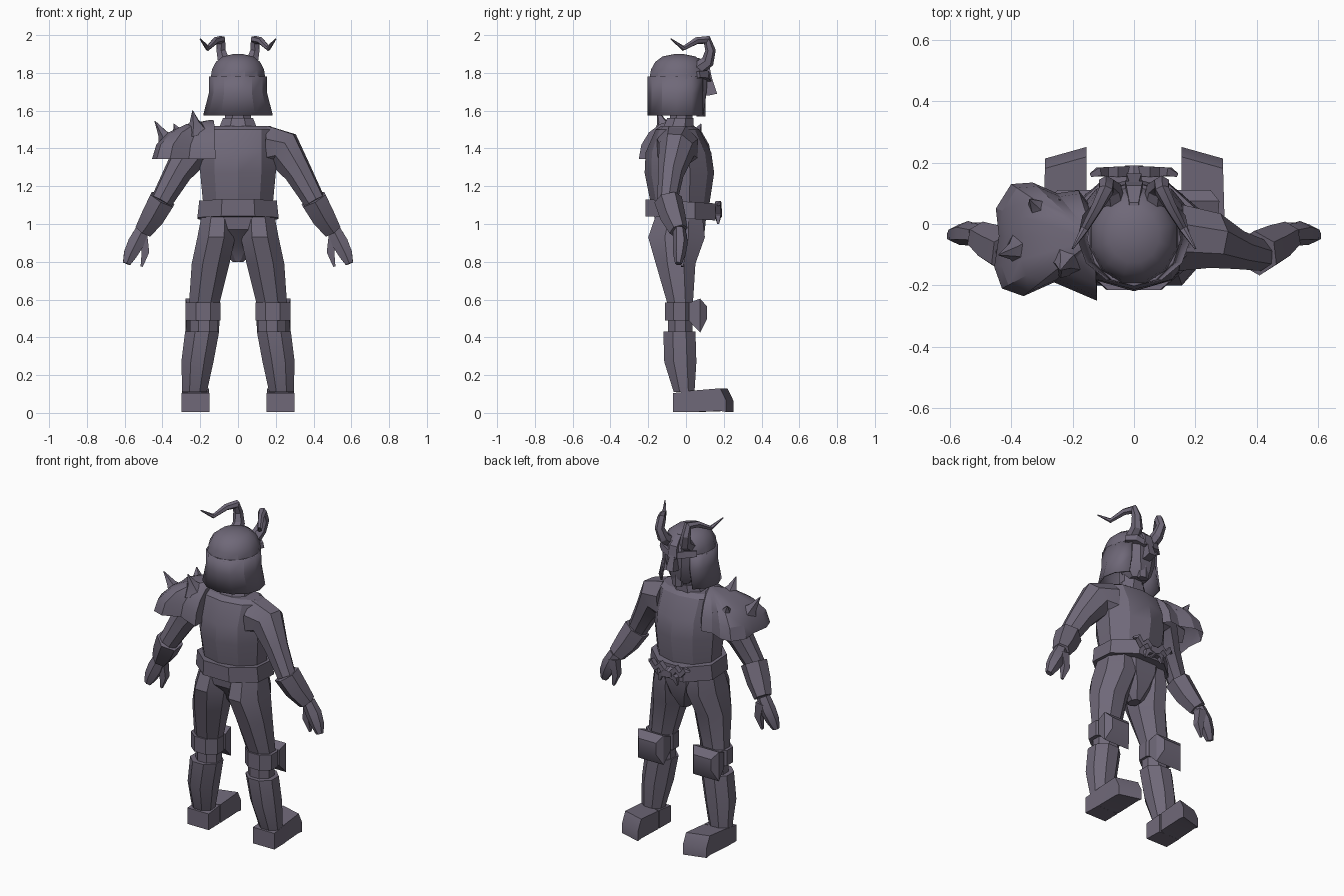
import bpy, bmesh, math
from mathutils import Vector

if "Cube" in bpy.data.objects:
    bpy.data.objects.remove(bpy.data.objects["Cube"], do_unlink=True)

steel = bpy.data.materials.new("dusky_purple_grey")
steel.use_nodes = True
COLOUR = (.16, .14, .19, 1)
steel.diffuse_color = COLOUR
steel.node_tree.nodes["Principled BSDF"].inputs["Base Color"].default_value = COLOUR

X, Y, Z = Vector((1, 0, 0)), Vector((0, 1, 0)), Vector((0, 0, 1))
parts = []


def ring(center, half_u, half_v, u=X, v=Y, sides=8):
    """Polygon whose flat sides lie half_u and half_v away from the centre."""
    corner = 1 / math.cos(math.pi / sides)
    angles = [(i + .5) * math.tau / sides for i in range(sides)]
    return [Vector(center) + corner * (u * half_u * math.cos(a) + v * half_v * math.sin(a)) for a in angles]


def loft(name, rings, mirror=1, closed=True, base=True):
    """Skin a list of equal rings; mirror -1 flips the part across x."""
    bm = bmesh.new()
    rows = [[bm.verts.new((p.x * mirror, p.y, p.z)) for p in points] for points in rings]
    count = len(rows[0])
    for lower, upper in zip(rows, rows[1:]):
        for i in range(count if closed else count - 1):
            j = (i + 1) % count
            bm.faces.new((lower[i], lower[j], upper[j], upper[i]))
    if closed:
        bm.faces.new(rows[-1])
        if base:
            bm.faces.new(rows[0])
    bmesh.ops.recalc_face_normals(bm, faces=bm.faces)
    mesh = bpy.data.meshes.new(name)
    bm.to_mesh(mesh)
    bm.free()
    mesh.materials.append(steel)
    part = bpy.data.objects.new(name, mesh)
    bpy.context.collection.objects.link(part)
    parts.append(part)
    return part


def column(name, rows, sides=8):
    """Central part from rows of y, z, half width, half depth."""
    return loft(name, [ring((0, y, z), width, depth, sides=sides) for y, z, width, depth in rows])


def stack(name, rows, mirror):
    """Off-centre part from rows of x, y, z, half width, half depth."""
    return loft(name, [ring((x, y, z), width, depth) for x, y, z, width, depth in rows], mirror)


def plates(name, rows, mirror, u=X):
    """Boxy part running from back to front, rows as in stack but with half height."""
    return loft(name, [ring((x, y, z), width, height, u, Z, sides=4) for x, y, z, width, height in rows], mirror)


def tube(name, path, radii, mirror=1, sides=6, flatten=1):
    """Tapered tube that follows a path."""
    points = [Vector(p) for p in path]
    last = len(points) - 1
    rings = []
    u = None
    for i, (point, radius) in enumerate(zip(points, radii)):
        along = (points[min(i + 1, last)] - points[max(i - 1, 0)]).normalized()
        u = Y.cross(along) if u is None else u - along * u.dot(along)
        u.normalize()
        rings.append(ring(point, radius, radius * flatten, u, along.cross(u), sides))
    return loft(name, rings, mirror)


# Trunk
column("torso", [(-.03, 1.06, .18, .14), (-.035, 1.27, .2, .175), (-.04, 1.38, .2, .165),
                 (-.045, 1.5, .2, .11), (-.045, 1.52, .17, .08)], sides=10)
column("hips", [(-.03, 1.07, .18, .14), (-.03, .97, .17, .13), (0, .88, .1, .08), (0, .8, .03, .04)])
slope = Vector((0, 1, -.06))
loft("belt", [ring((0, -.03, z), width, .185, X, slope) for z, width in ((1.03, .215), (1.12, .205))])
column("collar", [(-.04, 1.51, .1, .08), (-.03, 1.56, .08, .07)])
column("neck", [(-.03, 1.5, .07, .06), (-.02, 1.64, .07, .06)])

# Head
column("face", [(.02, 1.58, .05, .06), (.02, 1.62, .08, .08), (.02, 1.72, .11, .09), (.01, 1.82, .11, .1)])
column("nose", [(.1, 1.68, .025, .02), (.12, 1.69, .025, .045), (.11, 1.78, .015, .025)], sides=4)
column("chin", [(.08, 1.57, .03, .02), (.08, 1.65, .04, .02)], sides=6)

# Helmet: rounded dome above a flared neck guard that is open for the face
steps = [i * math.pi / 8.4 for i in range(5)]
bulge = [(math.cos(t) ** .7, math.sin(t)) for t in steps]
column("helmet_dome", [(-.037, 1.77 + .13 * rise, .145 * k, .156 * k) for k, rise in bulge], sides=12)


def guard_arc(z, width):
    angles = [math.radians(126 + i * 28.8) for i in range(11)]
    return [Vector((width * math.cos(a), .158 * math.sin(a) - .04, z)) for a in angles]


guard = loft("helmet_neck_guard", [guard_arc(1.575, .18), guard_arc(1.69, .15), guard_arc(1.78, .148)], closed=False)
thick = guard.modifiers.new("thickness", "SOLIDIFY")
thick.thickness = .01
thick.offset = 0
column("helmet_crest", [(.12, 1.76, .03, .02), (.1, 1.83, .025, .025), (.05, 1.88, .015, .02)], sides=4)

# Belt buckle
loft("buckle", [ring((0, .14, 1.06), .045, .035, X, Z, sides=6), ring((0, .19, 1.06), .03, .02, X, Z, sides=6)])

# Parts that come in pairs
for word, side in (("left_", 1), ("right_", -1)):
    tube(word + "buckle_horn", [(.02, .17, 1.06), (.055, .17, 1.1), (.085, .17, 1.07), (.115, .17, 1.11),
                                (.14, .16, 1.1)], (.017, .017, .015, .014, .006), side, sides=4)
    tube(word + "buckle_fang", [(.02, .17, 1.05), (.05, .17, 1.04), (.06, .17, 1)], (.016, .014, .005), side, sides=4)
    tube(word + "brow", [(.01, .115, 1.77), (.07, .1, 1.79), (.115, .06, 1.79)], (.017, .02, .017), side, sides=4)
    tube(word + "horn", [(.065, .06, 1.82), (.075, .115, 1.86), (.09, .13, 1.92), (.09, .11, 1.975),
                         (.12, .055, 1.97), (.16, -.015, 1.93), (.2, -.08, 1.98)],
         (.034, .03, .024, .022, .017, .012, .003), side)

    # Arm
    tube(word + "upper_arm", [(.15, -.045, 1.4), (.24, -.05, 1.395), (.32, -.08, 1.27), (.405, -.1, 1.12)],
         (.12, .1, .07, .055), side, sides=8, flatten=.9)
    tube(word + "bracer", [(.4, -.095, 1.13), (.45, -.07, 1.04), (.5, -.04, .965)],
         (.068, .062, .046), side, flatten=.95)
    tube(word + "hand", [(.505, -.035, .97), (.54, -.03, .9), (.57, -.035, .84), (.59, -.04, .79)],
         (.036, .043, .036, .02), side, flatten=.8)
    tube(word + "thumb", [(.505, -.02, .94), (.49, -.02, .85), (.51, -.02, .775)],
         (.025, .02, .006), side, sides=4)

    # Leg
    stack(word + "thigh", [(.105, -.035, 1.06, .085, .12), (.115, -.05, .93, .1, .15),
                           (.145, -.055, .79, .1, .105), (.18, -.03, .57, .08, .066)], side)
    stack(word + "knee", [(.18, -.03, z, .073, .065) for z in (.6, .4)], side)
    stack(word + "knee_band", [(.185, -.035, z, .092, .075) for z in (.49, .585)], side)
    plates(word + "knee_guard", [(.185, .015, .535, .088, .047), (.19, .075, .515, .088, .09),
                                 (.19, .11, .53, .06, .035)], side)
    stack(word + "greave", [(.19, -.035, .43, .09, .085), (.215, -.03, .27, .085, .085),
                            (.23, -.01, .11, .065, .055)], side)
    plates(word + "heel", [(.225, -.07, .055, .073, .05), (.225, .04, .06, .07, .056)], side)
    plates(word + "toe_cap", [(.225, .03, .06, .07, .056), (.222, .2, .07, .068, .06),
                              (.222, .232, .035, .068, .03)], side, u=Vector((1, -.28, 0)))

# Shoulder guard: a jagged outline that domes upwards towards its inner edge
outline = [(-.12, -.25), (-.26, -.19), (-.36, -.235), (-.43, -.21), (-.455, -.14), (-.44, -.04),
           (-.45, .05), (-.4, .13), (-.33, .135), (-.25, .1), (-.18, .11), (-.12, .03)]
top = Vector((-.13, -.05, 0))
loft("right_shoulder_guard", [[top.lerp(Vector((x, y, 0)), math.cos(t)) + Z * (1.345 + .205 * math.sin(t))
                               for x, y in outline] for t in steps], base=False)
for place, root, tip in (("outer", (-.36, -.08, 1.42), (-.44, -.1, 1.545)),
                         ("inner", (-.22, -.11, 1.49), (-.24, -.15, 1.6)),
                         ("front", (-.3, .04, 1.45), (-.34, .08, 1.53))):
    middle = Vector(root).lerp(Vector(tip), .45)
    tube(place + "_shoulder_spike", [root, middle, tip], (.06, .023, .002), sides=5)

# Soft shading with crisp plate edges
bpy.ops.object.select_all(action="DESELECT")
for part in parts:
    part.select_set(True)
bpy.context.view_layer.objects.active = parts[0]
bpy.ops.object.shade_smooth_by_angle(angle=math.radians(28))
